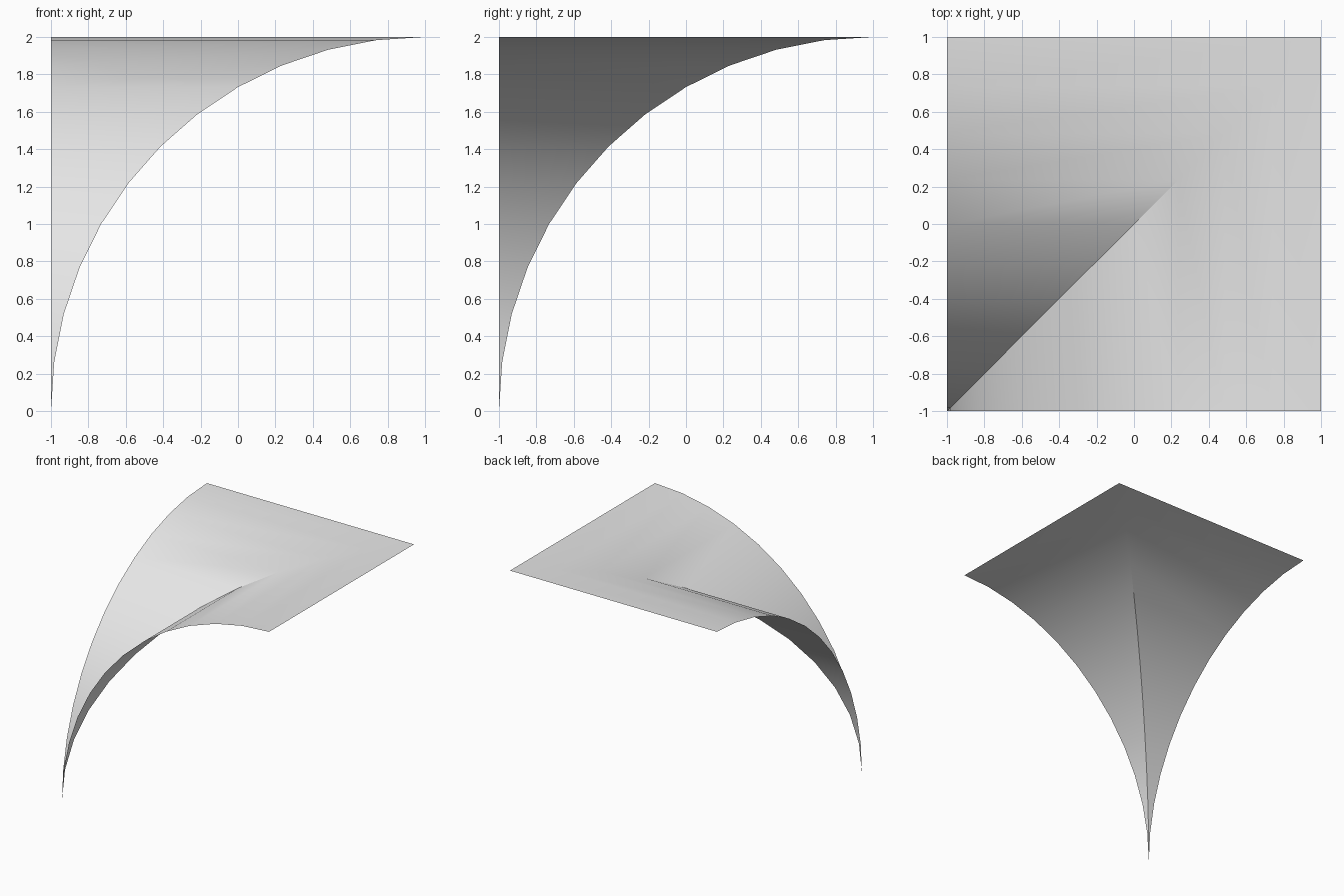
import bpy, bmesh, math

cube = bpy.data.objects.get("Cube")
if cube:
    bpy.data.objects.remove(cube, do_unlink=True)

SEGMENTS = 12
RADIUS = 2.0


def material(name, colour):
    mat = bpy.data.materials.new(name)
    mat.use_nodes = True
    mat.diffuse_color = colour
    mat.node_tree.nodes["Principled BSDF"].inputs["Base Color"].default_value = colour
    return mat


def arch(i):
    """Position along the vault and height of one step of the quarter arch."""
    a = math.pi / 2 * i / SEGMENTS
    return 1 - RADIUS * math.cos(a), RADIUS * math.sin(a)


bm = bmesh.new()

# Each barrel strip runs from the outer arch to the diagonal groin;
# the second barrel is the first one mirrored across the diagonal.
for swap in (False, True):
    for i in range(SEGMENTS):
        (p, pz), (q, qz) = arch(i), arch(i + 1)
        corners = [(-1, p, pz), (p, p, pz), (q, q, qz), (-1, q, qz)]
        if i == 0:
            corners.pop(0)  # the springing point is a single corner
        if swap:
            corners = [(y, x, z) for x, y, z in reversed(corners)]
        bm.faces.new([bm.verts.new(c) for c in corners])

# Weld the strips into one shell
bmesh.ops.remove_doubles(bm, verts=bm.verts, dist=0.0001)

mesh = bpy.data.meshes.new("groin_vault_quarter")
bm.to_mesh(mesh)
bm.free()
vault = bpy.data.objects.new("groin_vault_quarter", mesh)
bpy.context.collection.objects.link(vault)
mesh.materials.append(material("plain_light_grey", (0.8, 0.8, 0.8, 1)))

# Smooth barrels with a crisp groin
bpy.ops.object.select_all(action="DESELECT")
vault.select_set(True)
bpy.context.view_layer.objects.active = vault
bpy.ops.object.shade_smooth_by_angle(angle=math.radians(30))
